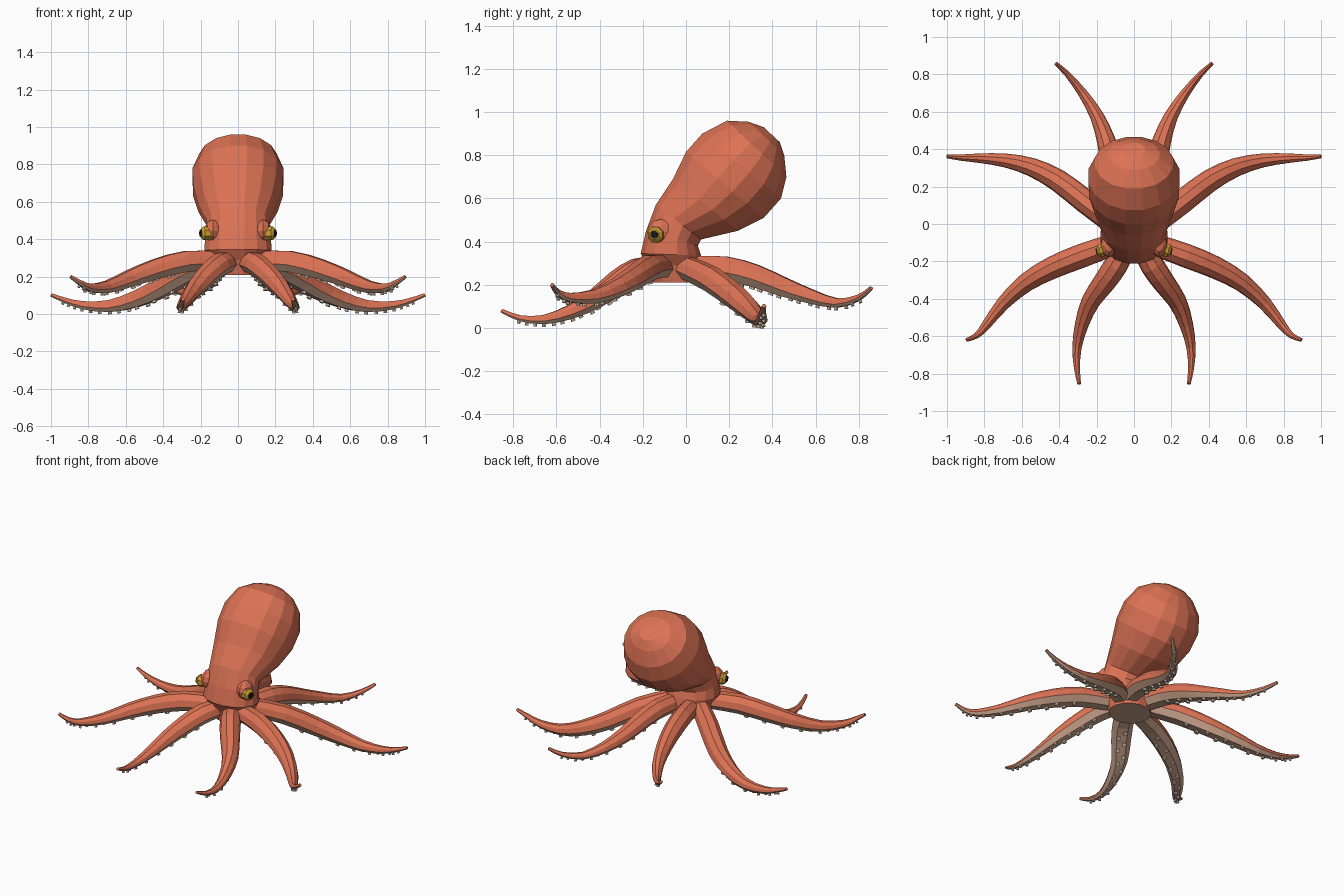
import bpy, bmesh, math
from mathutils import Vector, Matrix

if "Cube" in bpy.data.objects:
    bpy.data.objects.remove(bpy.data.objects["Cube"])


def material(name, rgb):
    m = bpy.data.materials.new(name)
    m.diffuse_color = (*rgb, 1)
    m.use_nodes = True
    m.node_tree.nodes["Principled BSDF"].inputs["Base Color"].default_value = m.diffuse_color
    return m


CORAL = material("coral skin", (0.72, 0.17, 0.09))
TAN = material("tan underside", (0.62, 0.38, 0.27))
PALE = material("pale sucker", (0.80, 0.66, 0.53))
GOLD = material("gold iris", (0.62, 0.36, 0.03))
BLACK = material("black pupil", (0.01, 0.01, 0.01))


def finish(name, bm, mats, mirror=False):
    bmesh.ops.recalc_face_normals(bm, faces=bm.faces)
    me = bpy.data.meshes.new(name)
    bm.to_mesh(me)
    bm.free()
    for m in mats:
        me.materials.append(m)
    ob = bpy.data.objects.new(name, me)
    bpy.context.collection.objects.link(ob)
    if mirror:
        mod = ob.modifiers.new("mirror", 'MIRROR')
        mod.use_mirror_merge = False
    return ob


def loft(bm, rings, tan_edges=(), tan_start=False):
    """Skin a list of rings, cap both ends; chosen strips use material 1."""
    loops = [[bm.verts.new(p) for p in ring] for ring in rings]
    n = len(loops[0])
    for a, b in zip(loops, loops[1:]):
        for i in range(n):
            j = (i + 1) % n
            f = bm.faces.new((a[i], a[j], b[j], b[i]))
            f.material_index = int(i in tan_edges)
    bm.faces.new(loops[0]).material_index = int(tan_start)
    bm.faces.new(loops[-1])


# Head and mantle: each ring is front (y, z), back (y, z), half width
BODY = [
    (-0.16, 0.21, 0.08, 0.21, 0.13),
    (-0.18, 0.29, 0.08, 0.29, 0.145),
    (-0.21, 0.345, 0.07, 0.335, 0.18),
    (-0.185, 0.45, 0.055, 0.38, 0.175),
    (-0.14, 0.57, 0.07, 0.41, 0.168),
    (-0.06, 0.69, 0.24, 0.45, 0.212),
    (0.00, 0.815, 0.36, 0.51, 0.24),
    (0.075, 0.90, 0.44, 0.60, 0.243),
    (0.19, 0.96, 0.465, 0.70, 0.208),
    (0.29, 0.955, 0.455, 0.80, 0.135),
    (0.36, 0.93, 0.435, 0.86, 0.06),
]
SIDES = 16
rings = []
for fy, fz, by, bz, w in BODY:
    front, back = Vector((0, fy, fz)), Vector((0, by, bz))
    mid, half = (front + back) / 2, (front - back) / 2
    ring = []
    for k in range(SIDES):
        a = math.tau * (k + 0.5) / SIDES
        ring.append(mid + half * (math.cos(a) * 1.02) + Vector((w * math.sin(a) * 1.02, 0, 0)))
    rings.append(ring)
bm = bmesh.new()
loft(bm, rings, tan_start=True)
finish("head_and_mantle", bm, [CORAL, TAN])

# Arms: centre line points of the right-hand side, base to tip
ARMS = {
    "front_arm": [(.05, -.13, .28), (.10, -.225, .265), (.165, -.32, .21), (.235, -.42, .135),
                  (.28, -.54, .072), (.305, -.66, .038), (.305, -.77, .045), (.293, -.855, .08)],
    "front_side_arm": [(.11, -.11, .285), (.28, -.17, .28), (.44, -.235, .24), (.58, -.315, .19),
                       (.70, -.425, .145), (.79, -.54, .14), (.84, -.595, .165), (.895, -.62, .20)],
    "back_side_arm": [(.11, .0, .28), (.26, .12, .225), (.41, .235, .14), (.55, .305, .078),
                      (.69, .34, .042), (.83, .352, .047), (.93, .355, .075), (1.0, .362, .103)],
    "back_arm": [(.06, .03, .28), (.095, .18, .275), (.12, .32, .24), (.15, .45, .19),
                 (.20, .58, .145), (.275, .70, .115), (.355, .80, .14), (.418, .858, .185)],
}
RADII = [.058, .064, .060, .050, .037, .025, .016, .010]
SECTION = [(-.5, -.85), (.5, -.85), (1, -.25), (.85, .4), (.35, .88),
           (-.35, .88), (-.85, .4), (-1, -.25)]


def smooth_path(pts, steps=2):
    p = [2 * pts[0] - pts[1]] + pts + [2 * pts[-1] - pts[-2]]
    out = []
    for a, b, c, d in zip(p, p[1:], p[2:], p[3:]):
        for s in range(steps):
            t = s / steps
            out.append(0.5 * (2 * b + (c - a) * t + (2 * a - 5 * b + 4 * c - d) * t * t
                              + (3 * b - a - 3 * c + d) * t ** 3))
    return out + [pts[-1]]


def frames(path):
    """Position, radius, side, up and tangent along a path."""
    out = []
    for i, p in enumerate(path):
        t = (path[min(i + 1, len(path) - 1)] - path[max(i - 1, 0)]).to_3d().normalized()
        side = t.cross(Vector((0, 0, 1))).normalized()
        out.append((p.to_3d(), p[3], side, side.cross(t), t))
    return out


for name, pts in ARMS.items():
    path = [Vector((*p, r)) for p, r in zip(pts, RADII)]
    bm = bmesh.new()
    loft(bm, [[p + side * (u * r) + up * (v * r) for u, v in SECTION]
              for p, r, side, up, t in frames(smooth_path(path))], tan_edges=(0, 1, 7))
    finish(name, bm, [CORAL, TAN], mirror=True)

    # Two staggered rows of suckers under the arm
    bm = bmesh.new()
    for k, (p, r, side, up, t) in enumerate(frames(smooth_path(path, 3))[4:-3]):
        size = 0.006 + 0.14 * r
        centre = p + side * (r * 0.3 * (1 if k % 2 else -1)) - up * (r * 0.85 + 0.004)
        rot = Matrix((side, t, up)).transposed().to_4x4()
        bmesh.ops.create_cone(bm, cap_ends=True, segments=8, radius1=size, radius2=size * 0.8,
                              depth=0.016, matrix=Matrix.Translation(centre) @ rot)
    finish(name + "_suckers", bm, [PALE], mirror=True)

# Eye sockets: faceted bumps on the head
bm = bmesh.new()
bmesh.ops.create_uvsphere(bm, u_segments=8, v_segments=6, radius=1,
                          matrix=Matrix.Translation((.135, -.115, .445)) @ Matrix.Diagonal((.045, .065, .06, 1)))
finish("eye_socket", bm, [CORAL], mirror=True)

# Eyes: gold eight-sided domes with thin black pupils, turned slightly forward
EYE = (Matrix.Translation((.165, -.138, .432)) @ Matrix.Rotation(math.radians(-15), 4, 'Z')
       @ Matrix.Rotation(math.radians(90), 4, 'Y') @ Matrix.Rotation(math.radians(22.5), 4, 'Z'))


def eye_part(name, mat, r1, r2, depth, offset):
    bm = bmesh.new()
    bmesh.ops.create_cone(bm, cap_ends=True, segments=8, radius1=r1, radius2=r2, depth=depth,
                          matrix=EYE @ Matrix.Translation((0, 0, offset)))
    finish(name, bm, [mat], mirror=True)


eye_part("eye_base", GOLD, .038, .038, .04, 0)
eye_part("eye_dome", GOLD, .038, .024, .014, .027)
eye_part("pupil", BLACK, .019, .019, .006, .036)
